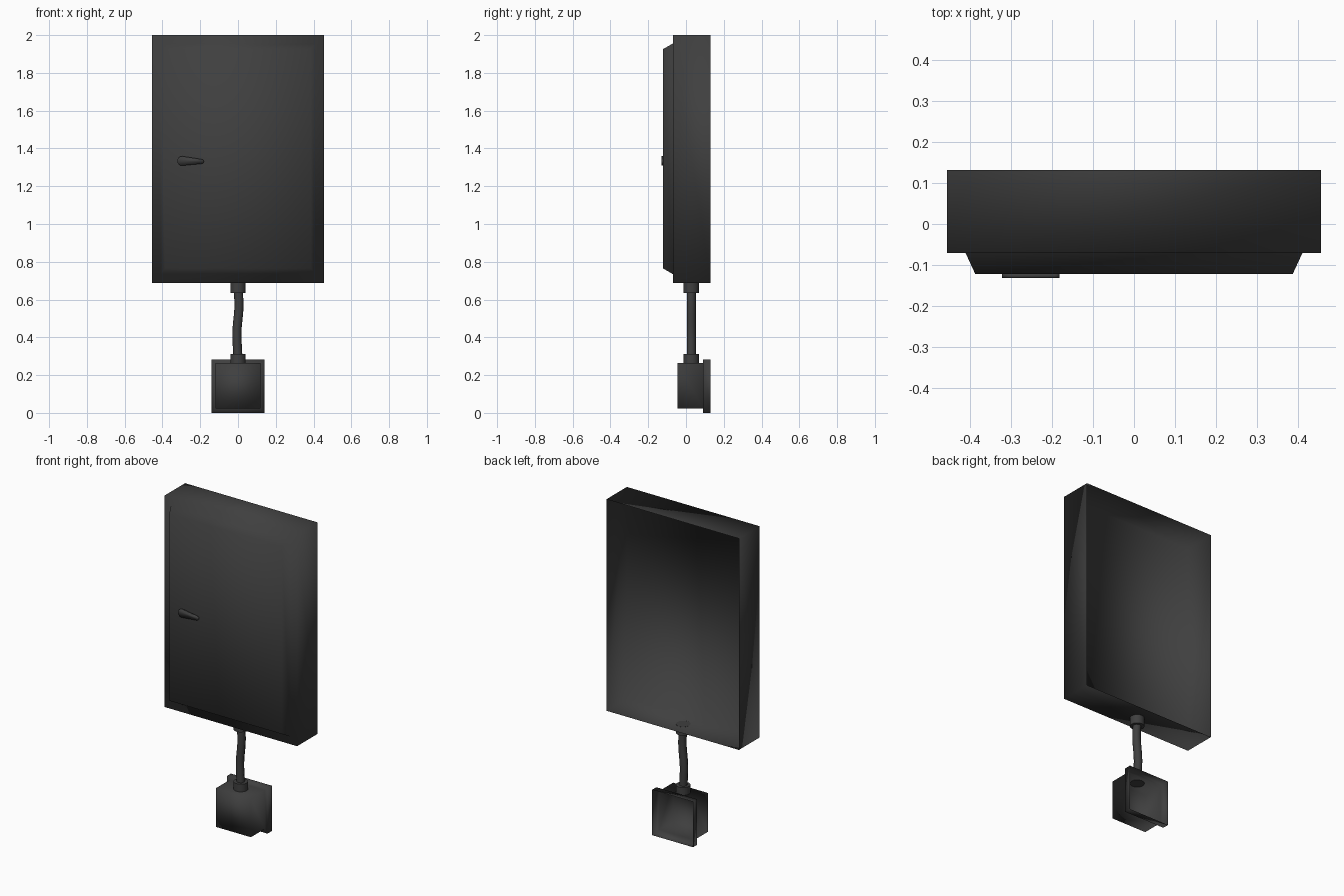
import bpy, bmesh, math
from mathutils import Matrix, Vector

if "Cube" in bpy.data.objects:
    bpy.data.objects.remove(bpy.data.objects["Cube"], do_unlink=True)

COLOUR = (0.05, 0.05, 0.05, 1)
mat = bpy.data.materials.new("dark_grey_metal")
mat.use_nodes = True
mat.diffuse_color = COLOUR
bsdf = mat.node_tree.nodes["Principled BSDF"]
bsdf.inputs["Base Color"].default_value = COLOUR
bsdf.inputs["Roughness"].default_value = 0.6


def finish(name, bm):
    """Turn the bmesh into a smooth-shaded object."""
    mesh = bpy.data.meshes.new(name)
    bm.to_mesh(mesh)
    bm.free()
    mesh.materials.append(mat)
    obj = bpy.data.objects.new(name, mesh)
    bpy.context.collection.objects.link(obj)
    for p in mesh.polygons:
        p.use_smooth = True
    return obj


def sharpen(obj):
    """Keep the edges of a smooth object crisp."""
    bpy.ops.object.select_all(action="DESELECT")
    obj.select_set(True)
    bpy.context.view_layer.objects.active = obj
    bpy.ops.object.shade_smooth_by_angle(angle=math.radians(40))


def pressed_shell(name, sections):
    """Open-backed sheet shell; sections run back to front: (half width, z low, z high, y)."""
    bm = bmesh.new()
    rings = [[bm.verts.new((x, y, z)) for x, z in ((-w, lo), (w, lo), (w, hi), (-w, hi))]
             for w, lo, hi, y in sections]
    for back, front in zip(rings, rings[1:]):
        for i in range(4):
            j = (i + 1) % 4
            bm.faces.new((back[i], back[j], front[j], front[i]))
    bm.faces.new(rings[-1])
    return finish(name, bm)


# Cabinet body, and the raised door with sloped sides in front of it
pressed_shell("cabinet_body", [(0.455, 0.688, 2.0, 0.131), (0.455, 0.688, 2.0, -0.07)])
pressed_shell("cabinet_door", [(0.41, 0.735, 1.955, -0.07), (0.386, 0.765, 1.926, -0.122)])

# Small outlet box with a wide rear flange
pressed_shell("outlet_box", [
    (0.14, 0.0, 0.282, 0.131),
    (0.14, 0.0, 0.282, 0.09),
    (0.12, 0.024, 0.264, 0.09),
    (0.12, 0.024, 0.264, -0.045)])

# Conduit fittings at both ends
PIPE_Y = 0.028
for name, low, high in (("upper_fitting", 0.634, 0.689), ("lower_fitting", 0.263, 0.312)):
    bm = bmesh.new()
    bmesh.ops.create_cone(bm, cap_ends=True, segments=16, radius1=0.041, radius2=0.041,
                          depth=high - low,
                          matrix=Matrix.Translation((0, PIPE_Y, (low + high) / 2)))
    sharpen(finish(name, bm))

# Gently bent conduit
curve = bpy.data.curves.new("conduit", "CURVE")
curve.dimensions = "3D"
curve.bevel_depth = 0.024
curve.bevel_resolution = 2
curve.resolution_u = 6
path = [(0, 0.66), (0.005, 0.57), (-0.006, 0.42), (-0.004, 0.36), (0, 0.29)]
spline = curve.splines.new("BEZIER")
spline.bezier_points.add(len(path) - 1)
for point, (x, z) in zip(spline.bezier_points, path):
    point.co = (x, PIPE_Y, z)
    point.handle_left_type = point.handle_right_type = "AUTO"
curve.materials.append(mat)
conduit = bpy.data.objects.new("conduit", curve)
bpy.context.collection.objects.link(conduit)

# Tapered door handle: a large and a small round end joined by straight sides
outline = []
for cx, cz, radius, start in ((-0.296, 1.334, 0.025, 90), (-0.193, 1.331, 0.012, -90)):
    for k in range(9):
        a = math.radians(start + k * 22.5)
        outline.append((cx + radius * math.cos(a), cz + radius * math.sin(a)))
bm = bmesh.new()
base = bm.faces.new([bm.verts.new((x, -0.121, z)) for x, z in outline])
top = bmesh.ops.extrude_face_region(bm, geom=[base])["geom"]
bmesh.ops.translate(bm, vec=Vector((0, -0.01, 0)),
                    verts=[g for g in top if isinstance(g, bmesh.types.BMVert)])
bmesh.ops.recalc_face_normals(bm, faces=bm.faces)
finish("door_handle", bm)
